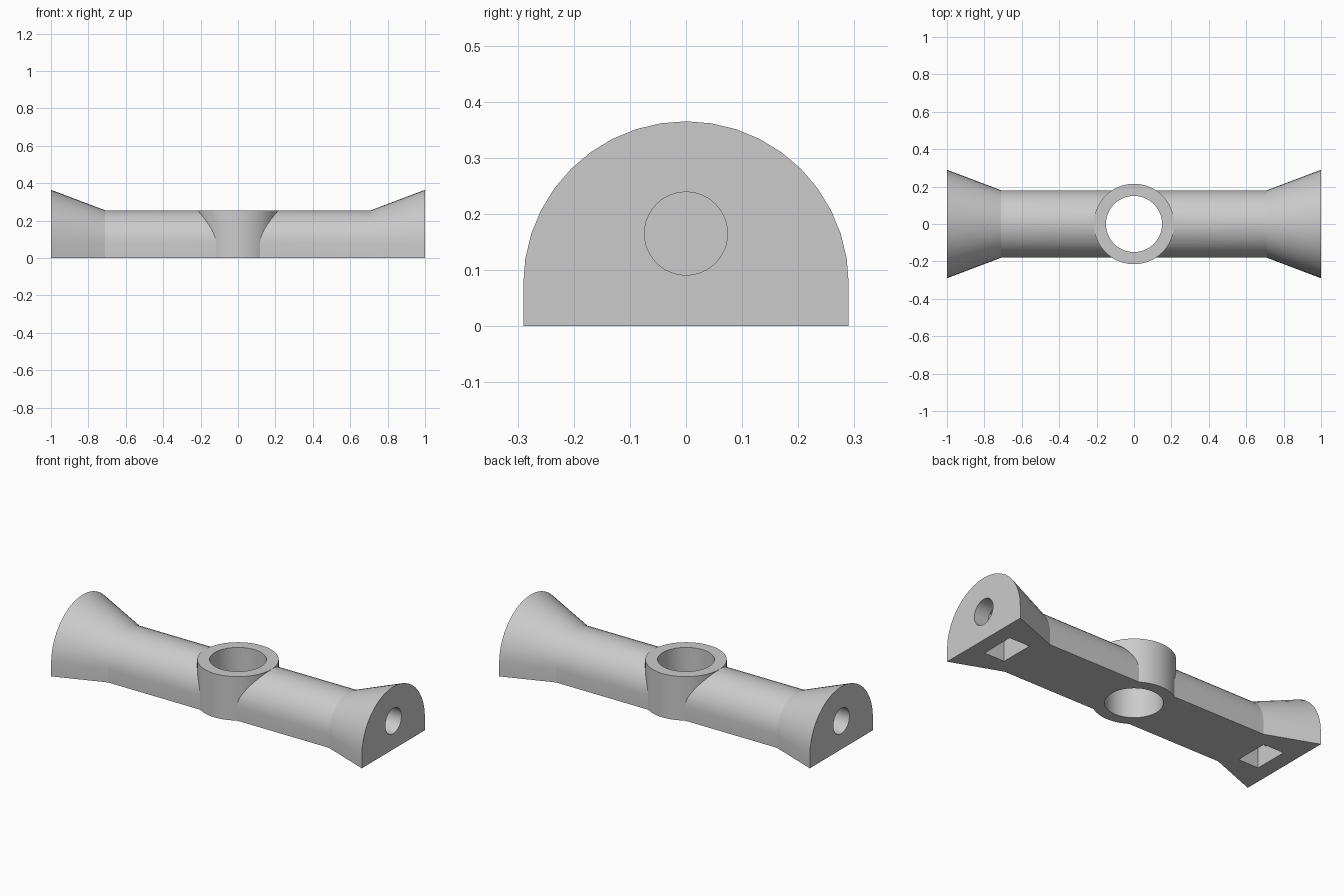
import bpy, bmesh
from math import pi, sin, cos, radians

if "Cube" in bpy.data.objects:
    bpy.data.objects.remove(bpy.data.objects["Cube"])

grey = bpy.data.materials.new("plain grey")
grey.use_nodes = True
grey.diffuse_color = (0.6, 0.6, 0.6, 1)
grey.node_tree.nodes["Principled BSDF"].inputs["Base Color"].default_value = (0.6, 0.6, 0.6, 1)

AXIS_Z = 0.075     # height of the arch centre
BAR_R, END_R = 0.18, 0.29
BAR_TOP = AXIS_Z + BAR_R
RING_R, HOLE_R = 0.215, 0.15


def add_object(name, bm):
    bmesh.ops.recalc_face_normals(bm, faces=bm.faces)
    mesh = bpy.data.meshes.new(name)
    bm.to_mesh(mesh)
    bm.free()
    mesh.materials.append(grey)
    obj = bpy.data.objects.new(name, mesh)
    bpy.context.collection.objects.link(obj)
    return obj


def select(obj):
    bpy.ops.object.select_all(action='DESELECT')
    obj.select_set(True)
    bpy.context.view_layer.objects.active = obj


def cylinder(name, radius, depth, location, rotation=(0, 0, 0), sides=64):
    bpy.ops.mesh.primitive_cylinder_add(vertices=sides, radius=radius, depth=depth,
                                        location=location, rotation=rotation)
    obj = bpy.context.object
    obj.name = name
    obj.data.materials.append(grey)
    return obj


def cut(target, cutter):
    cutter.hide_render = True
    select(target)
    mod = target.modifiers.new("cut", 'BOOLEAN')
    mod.operation, mod.solver, mod.object = 'DIFFERENCE', 'EXACT', cutter
    bpy.ops.object.modifier_apply(modifier=mod.name)
    bpy.data.objects.remove(cutter)


# Arched bar with a flat base, flaring at both ends
bm = bmesh.new()
sections = []
for x, r in ((-1, END_R), (-0.71, BAR_R), (0.71, BAR_R), (1, END_R)):
    points = [(x, r, 0)]
    points += [(x, r * cos(pi * i / 20), AXIS_Z + r * sin(pi * i / 20)) for i in range(21)]
    points.append((x, -r, 0))
    sections.append([bm.verts.new(p) for p in points])
for a, b in zip(sections, sections[1:]):
    for i in range(len(a)):
        j = (i + 1) % len(a)
        bm.faces.new((a[i], a[j], b[j], b[i]))
bm.faces.new(sections[0])
bm.faces.new(sections[-1])
bar = add_object("arched_bar", bm)

# Seat for the ring in the middle of the bar
cut(bar, cylinder("ring_seat_cutter", RING_R, 1, (0, 0, 0.2)))

# Bolt bore and nut slot at each end
for side in (-1, 1):
    cut(bar, cylinder("bore_cutter", 0.074, 0.5, (side * 1.03, 0, 0.165), (0, pi / 2, 0), 48))
    bpy.ops.mesh.primitive_cube_add(size=1, location=(side * 0.845, 0, 0.07))
    slot = bpy.context.object
    slot.name = "slot_cutter"
    slot.scale = (0.13, 0.2, 0.35)
    cut(bar, slot)

# Central ring with a through hole
ring = cylinder("centre_ring", RING_R, BAR_TOP, (0, 0, BAR_TOP / 2))
cut(ring, cylinder("ring_hole_cutter", HOLE_R, 1, (0, 0, 0.2)))

for obj in (bar, ring):
    select(obj)
    bpy.ops.object.shade_smooth_by_angle(angle=radians(15))
